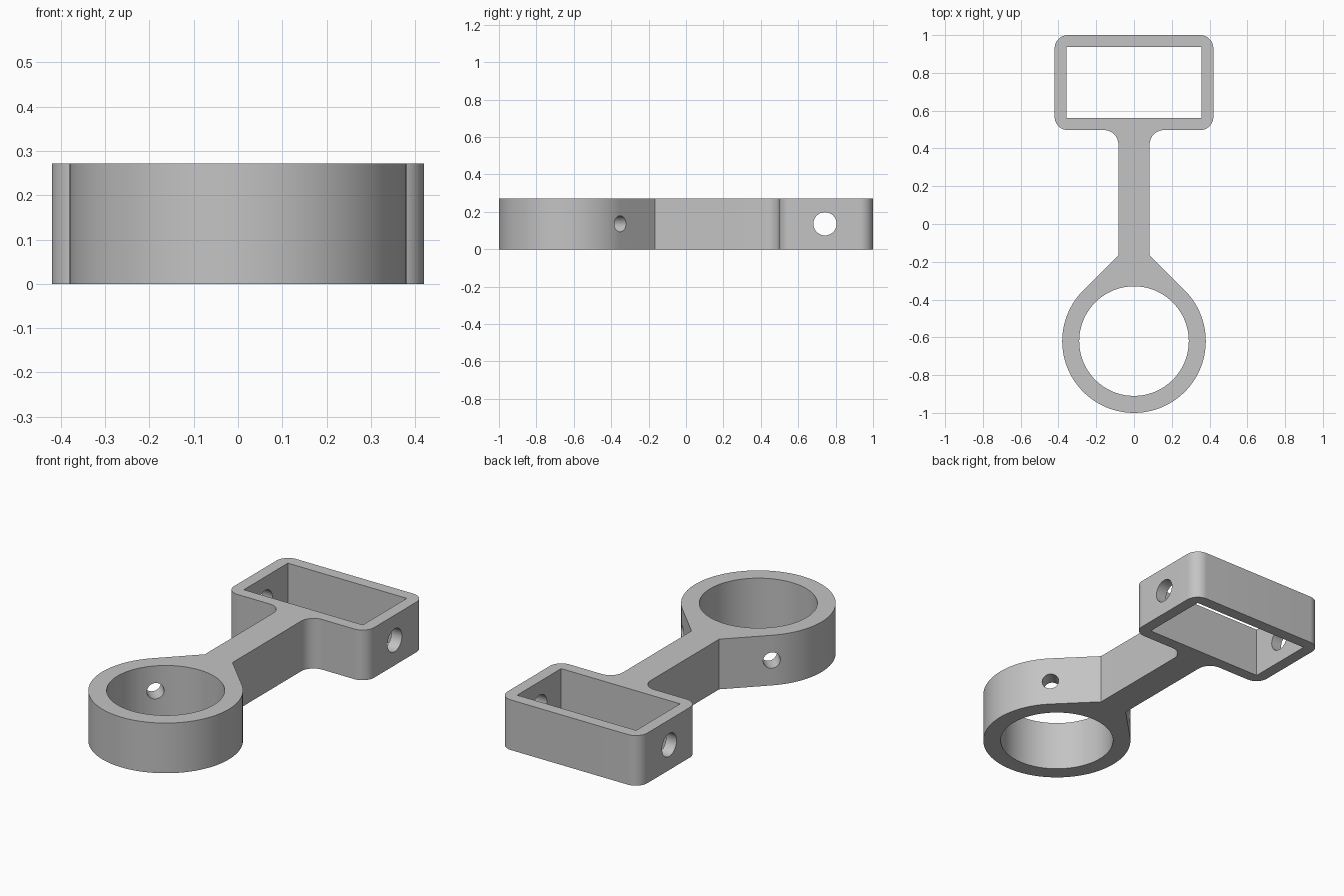
import bpy
import bmesh
from math import cos, sin, radians, sqrt
from mathutils import Matrix, Vector

if "Cube" in bpy.data.objects:
    bpy.data.objects.remove(bpy.data.objects["Cube"], do_unlink=True)

HEIGHT = 0.272
RING_Y, RING_R, BORE_R = -0.62, 0.38, 0.29
BAR = 0.083
FRAME_X, FRAME_Y0, FRAME_Y1, CORNER = 0.42, 0.497, 1.0, 0.07
FILLET = 0.075

grey = bpy.data.materials.new("plain grey")
grey.use_nodes = True
grey.diffuse_color = (0.55, 0.55, 0.55, 1)
grey.node_tree.nodes["Principled BSDF"].inputs["Base Color"].default_value = grey.diffuse_color


def arc(cx, cy, r, start, end, steps):
    angles = [radians(start + (end - start) * i / steps) for i in range(steps + 1)]
    return [(cx + r * cos(a), cy + r * sin(a)) for a in angles]


def make_object(name, bm):
    bmesh.ops.recalc_face_normals(bm, faces=bm.faces)
    mesh = bpy.data.meshes.new(name)
    bm.to_mesh(mesh)
    bm.free()
    mesh.materials.append(grey)
    obj = bpy.data.objects.new(name, mesh)
    bpy.context.collection.objects.link(obj)
    return obj


def prism(name, outline, z0, z1):
    bm = bmesh.new()
    face = bm.faces.new([bm.verts.new((x, y, z0)) for x, y in outline])
    top = bmesh.ops.extrude_face_region(bm, geom=[face])
    verts = [v for v in top["geom"] if isinstance(v, bmesh.types.BMVert)]
    bmesh.ops.translate(bm, verts=verts, vec=(0, 0, z1 - z0))
    return make_object(name, bm)


def rod(name, start, end, radius):
    start, end = Vector(start), Vector(end)
    axis = end - start
    turn = axis.to_track_quat("Z", "Y").to_matrix().to_4x4()
    bm = bmesh.new()
    bmesh.ops.create_cone(bm, cap_ends=True, segments=48, radius1=radius, radius2=radius,
                          depth=axis.length,
                          matrix=Matrix.Translation((start + end) / 2) @ turn)
    return make_object(name, bm)


# Half outline: ring, tangent flare, bar, fillet and rounded frame, then mirrored
half = arc(0, RING_Y, RING_R, -90, 45, 54)
half.append((BAR, RING_Y + RING_R * sqrt(2) - BAR))
half += arc(BAR + FILLET, FRAME_Y0 - FILLET, FILLET, 180, 90, 16)
half += arc(FRAME_X - CORNER, FRAME_Y0 + CORNER, CORNER, -90, 0, 16)
half += arc(FRAME_X - CORNER, FRAME_Y1 - CORNER, CORNER, 0, 90, 16)
outline = half + [(-x, y) for x, y in reversed(half[1:])]
body = prism("connecting_bracket", outline, 0, HEIGHT)

# Openings through the ring and frame
bore = arc(0, RING_Y, BORE_R, 0, 360, 128)[:-1]
window = [(-0.357, 0.56), (0.357, 0.56), (0.357, 0.937), (-0.357, 0.937)]
cutters = [prism("bore_cutter", bore, -0.1, HEIGHT + 0.1),
           prism("window_cutter", window, -0.1, HEIGHT + 0.1)]

# Cross hole through the frame ends, and angled screw holes in the ring
mid = HEIGHT / 2
cutters.append(rod("frame_hole_cutter", (-0.6, 0.743, mid), (0.6, 0.743, mid), 0.062))
for side in (-1, 1):
    cutters.append(rod("ring_hole_cutter", (side * 0.1, RING_Y + 0.1, mid),
                       (side * 0.36, RING_Y + 0.36, mid), 0.043))

bpy.ops.object.select_all(action="DESELECT")
body.select_set(True)
bpy.context.view_layer.objects.active = body
for cutter in cutters:
    cutter.hide_render = True
    cut = body.modifiers.new("cut", "BOOLEAN")
    cut.operation = "DIFFERENCE"
    cut.solver = "EXACT"
    cut.object = cutter
    bpy.ops.object.modifier_apply(modifier=cut.name)
    bpy.data.objects.remove(cutter, do_unlink=True)

bpy.ops.object.shade_smooth_by_angle(angle=radians(30))
